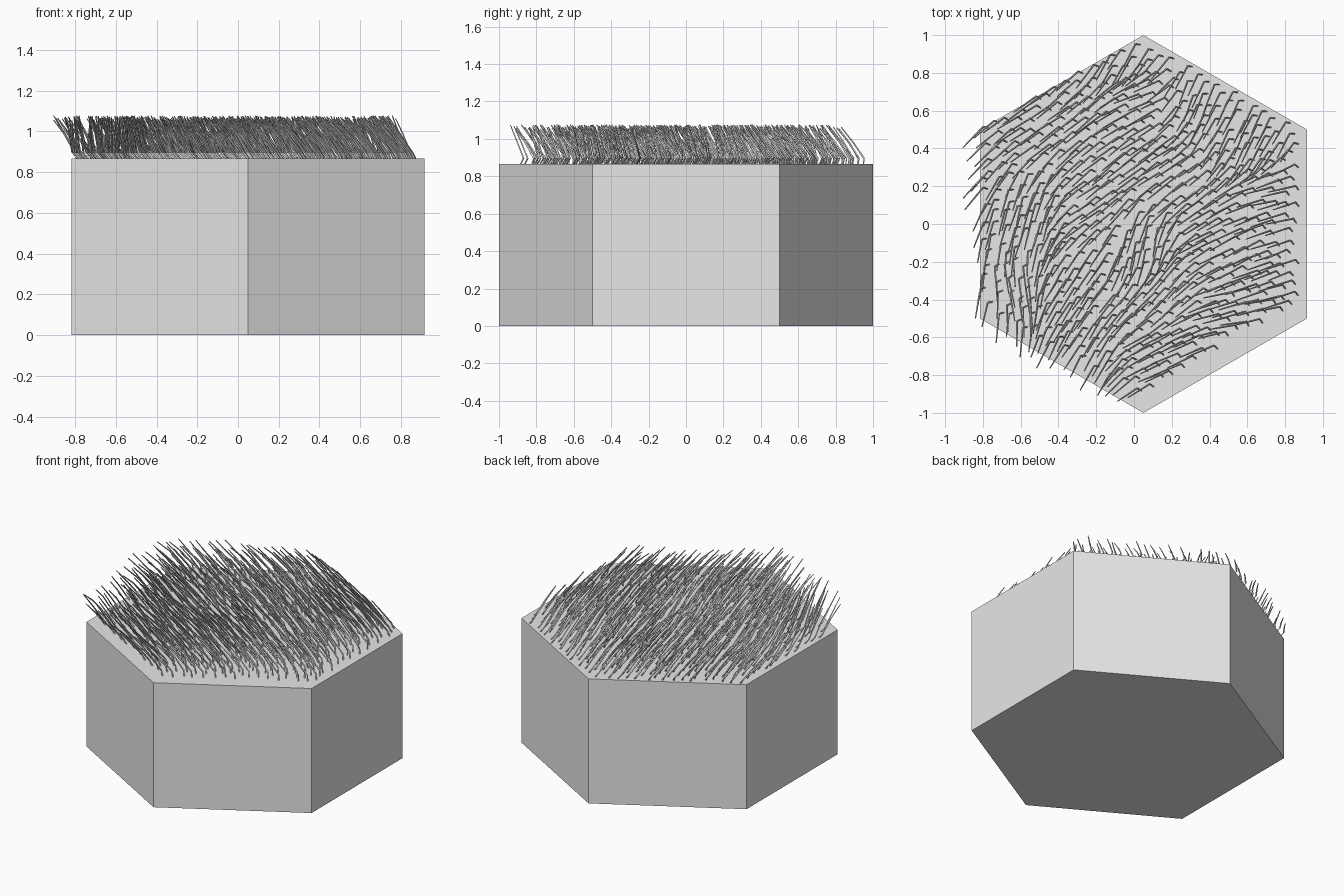
import bpy, bmesh, math, random
from mathutils import Vector

random.seed(7)
old = bpy.data.objects.get("Cube")
if old:
    bpy.data.objects.remove(old, do_unlink=True)

HEIGHT = 0.866
CENTRE = Vector((0.05, 0))


def material(name, value):
    m = bpy.data.materials.new(name)
    m.use_nodes = True
    colour = (value, value, value, 1)
    m.diffuse_color = colour
    m.node_tree.nodes["Principled BSDF"].inputs["Base Color"].default_value = colour
    return m


def finish(name, bm, mat):
    mesh = bpy.data.meshes.new(name)
    bm.to_mesh(mesh)
    bm.free()
    mesh.materials.append(mat)
    obj = bpy.data.objects.new(name, mesh)
    bpy.context.collection.objects.link(obj)
    return obj


def inside_hexagon(p, centre, radius):
    x, y = abs(p.x - centre.x), abs(p.y - centre.y)
    apothem = radius * math.sqrt(3) / 2
    return x <= apothem and x / 2 + y * math.sqrt(3) / 2 <= apothem


grey = material("light grey", 0.8)

# Hexagonal ground tile, with corners at the front and back
bm = bmesh.new()
bmesh.ops.create_cone(bm, cap_ends=True, segments=6, radius1=1, radius2=1, depth=HEIGHT)
corner = max(bm.verts, key=lambda v: v.co.y).co
turn = math.pi / 2 - math.atan2(corner.y, corner.x)
for v in bm.verts:
    x, y = v.co.x, v.co.y
    v.co.x = x * math.cos(turn) - y * math.sin(turn) + CENTRE.x
    v.co.y = x * math.sin(turn) + y * math.cos(turn)
    v.co.z += HEIGHT / 2
finish("hexagon_tile", bm, grey)

# Wind direction in degrees at a few places on the tile
WIND = [(-.8, -.4, 257), (-.6, -.3, 280), (-.85, .4, 225), (-.5, .55, 215),
        (0, .9, 240), (.1, .7, 200), (.35, .7, 250), (.65, .5, 245),
        (.8, .1, 195), (.5, -.1, 208), (.2, -.3, 225), (.1, -.1, 262),
        (-.2, .1, 215), (-.5, .1, 255), (-.3, -.3, 235), (.2, -.7, 205),
        (.6, -.5, 192), (-.2, -.7, 240), (.2, .3, 214)]


def wind_angle(p):
    total = angle = 0
    for x, y, degrees in WIND:
        weight = 1 / ((p - Vector((x, y))).length_squared + 0.01) ** 2
        total += weight
        angle += weight * degrees
    return math.radians(angle / total)


def heading(angle, length):
    return Vector((math.cos(angle), math.sin(angle), 0)) * length


def add_blade(bm, root):
    """A thin stalk: a short kinked foot, then a long leaning shaft."""
    flow = wind_angle(root) + random.uniform(-0.08, 0.08)
    lean = random.uniform(0.12, 0.16)
    base = Vector((root.x, root.y, HEIGHT))
    knee = base + heading(flow - 1.2, 0.025) + Vector((0, 0, 0.03))
    middle = knee + heading(flow, lean * 0.47) + Vector((0, 0, 0.085))
    tip = knee + heading(flow, lean) + Vector((0, 0, random.uniform(0.155, 0.18)))
    side = heading(flow + math.pi / 2, 1)
    across = side.cross(tip - knee).normalized()
    rings = []
    for point, radius in ((base, .005), (knee, .005), (middle, .0045), (tip, .003)):
        offsets = [side * math.cos(a) + across * math.sin(a)
                   for a in (i * math.pi / 2 for i in range(4))]
        rings.append([bm.verts.new(point + o * radius) for o in offsets])
    for low, high in zip(rings, rings[1:]):
        for i in range(4):
            j = (i + 1) % 4
            bm.faces.new((low[i], low[j], high[j], high[i]))
    bm.faces.new(rings[-1])


# Scatter the roots evenly over the top and grow a blade from each
roots = []
for _ in range(15000):
    p = Vector((random.uniform(-.82, .92), random.uniform(-1, 1)))
    if not inside_hexagon(p, CENTRE, 0.985):
        continue
    if not inside_hexagon(p, Vector((0.04, 0.06)), 0.96):
        continue
    if all((p - q).length > 0.048 for q in roots):
        roots.append(p)

bm = bmesh.new()
for root in roots:
    add_blade(bm, root)
bmesh.ops.recalc_face_normals(bm, faces=bm.faces[:])
finish("grass_blades", bm, grey)
